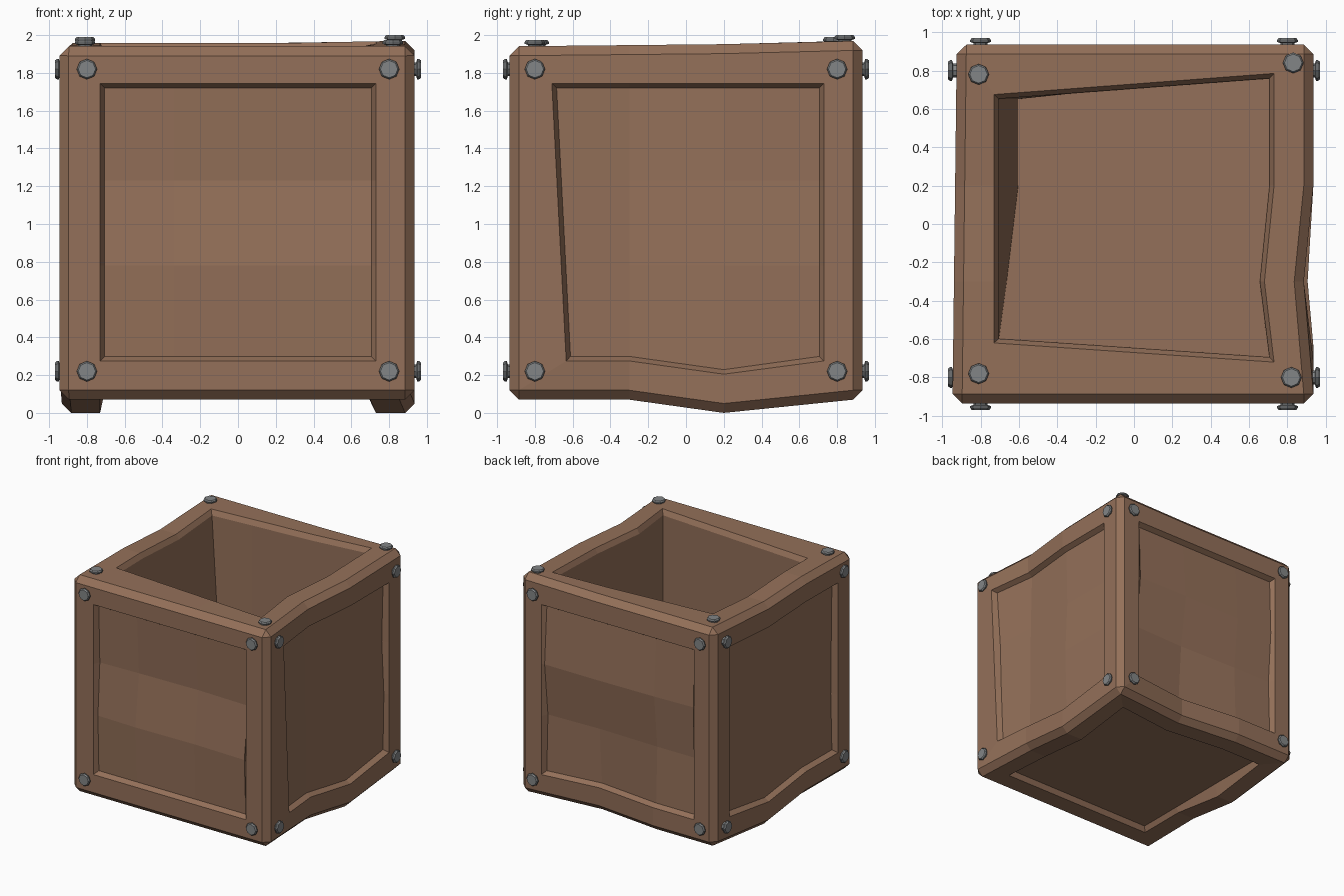
import bpy, bmesh, math, random
from mathutils import Vector, Matrix

if "Cube" in bpy.data.objects:
    bpy.data.objects.remove(bpy.data.objects["Cube"])

random.seed(4)


def material(name, rgb):
    m = bpy.data.materials.new(name)
    m.diffuse_color = (*rgb, 1)
    m.use_nodes = True
    m.node_tree.nodes["Principled BSDF"].inputs["Base Color"].default_value = m.diffuse_color
    return m


wood = material("brown wood", (0.295, 0.162, 0.1))
metal = material("grey metal", (0.225, 0.235, 0.24))


def finish(bm, name, mat):
    bmesh.ops.recalc_face_normals(bm, faces=bm.faces)
    me = bpy.data.meshes.new(name)
    bm.to_mesh(me)
    bm.free()
    me.materials.append(mat)
    ob = bpy.data.objects.new(name, me)
    bpy.context.collection.objects.link(ob)
    return ob


# Crate body: box cut into a 3x3 grid per side, with chamfered edges
W, Z0, Z1 = 0.935, 0.07, 1.95
bm = bmesh.new()
bmesh.ops.create_cube(bm, size=1, matrix=Matrix.Translation((0, 0, (Z0 + Z1) / 2))
                      @ Matrix.Diagonal((2 * W, 2 * W, Z1 - Z0, 1)))
for axis, cuts in enumerate(((-0.34, 0.22), (-0.30, 0.20), (0.78, 1.23))):
    for c in cuts:
        n = Vector((0, 0, 0))
        n[axis] = 1
        bmesh.ops.bisect_plane(bm, geom=bm.verts[:] + bm.edges[:] + bm.faces[:],
                               plane_co=n * c, plane_no=n)
bm.normal_update()
sharp = [e for e in bm.edges if e.calc_face_angle(0) > 1]
bmesh.ops.bevel(bm, geom=sharp, offset=0.05, offset_type='OFFSET', segments=1,
                profile=0.5, affect='EDGES')

# Recessed panel on every side
bm.normal_update()
dirs = [Vector(d) for d in ((1, 0, 0), (-1, 0, 0), (0, 1, 0), (0, -1, 0), (0, 0, 1), (0, 0, -1))]
panels = [[f for f in bm.faces if f.normal.dot(d) > 0.99] for d in dirs]
for faces in panels:
    bmesh.ops.inset_region(bm, faces=faces, thickness=0.155, depth=0,
                           use_even_offset=True, use_boundary=True)
    bm.normal_update()
    bmesh.ops.inset_region(bm, faces=faces, thickness=0.024, depth=0,
                           use_even_offset=True, use_boundary=True)
    n = faces[0].normal.copy()
    for v in {v for f in faces for v in f.verts}:
        v.co -= n * 0.042

# Hand-hewn unevenness of the frame
for v in bm.verts:
    x, y, z = v.co
    if abs(y - 0.2) < 0.06 and abs(x) > 0.715 and z < 0.36:     # sagging side beams
        v.co.z -= 0.07
    if abs(y + 0.3) < 0.06 and x > 0.6:                          # dent in right side
        v.co.x -= 0.05 if z > 1.7 else 0.03
    if abs(y - 0.2) < 0.06 and x < -0.6 and z > 1.7:             # dip in left top beam
        v.co.z -= 0.03
    if abs(x - 0.22) < 0.06 and y > 0.6 and z < 0.36:            # dent in back bottom beam
        v.co.y -= 0.06
    if x < -0.8:
        v.co.x += 0.012 * y
    if z > 1.85:
        v.co.z += 0.010 * y + (0.010 if x > 0.6 and y > 0.6 else 0)
        if abs(x) < 0.8 and abs(y) < 0.8:                        # skewed opening
            if y > 0.6:
                v.co.y += 0.055 * x / 0.73
            elif y < -0.6:
                v.co.y += 0.06 - 0.05 * x / 0.73
    if x > 0.8 and -0.8 < y < -0.6 and 0.2 < z < 1.8:            # skewed right panel
        v.co.y += 0.02 + 0.075 * (1.74 - z) / 1.45

# Warped panel surfaces
for d, faces in zip(dirs, panels):
    for v in {v for f in faces for v in f.verts}:
        if d.z == 0 and 0.7 < v.co.z < 1.3:
            wave = 0.024 if v.co.z < 1 else -0.024
            v.co += d * (wave * -d.y + random.uniform(-0.014, 0.014))

# Open top: sink the top panel down to the floor
top = panels[4]
bm.normal_update()
bmesh.ops.inset_region(bm, faces=top, thickness=0.002, depth=0,
                       use_even_offset=True, use_boundary=True)
for v in {v for f in top for v in f.verts}:
    v.co.z = 0.25
    if v.co.x < -0.6 and v.co.y > -0.5:
        v.co.x += 0.1 if v.co.y > 0.1 else 0.04
finish(bm, "crate_body", wood)

# Bolts: low-poly turned heads
PROFILE = ((0.036, -0.015), (0.036, 0.008), (0.054, 0.014), (0.054, 0.024), (0.046, 0.034))


def bolt(name, loc, normal):
    rot = Vector(normal).to_track_quat('Z', 'Y').to_matrix()
    b = bmesh.new()
    rings = []
    for r, h in PROFILE:
        rings.append([b.verts.new(Vector(loc) + rot @ Vector(
            (r * math.cos(math.tau * i / 8), r * math.sin(math.tau * i / 8), h)))
            for i in range(8)])
    for lo, hi in zip(rings, rings[1:]):
        for i in range(8):
            j = (i + 1) % 8
            b.faces.new((lo[i], lo[j], hi[j], hi[i]))
    b.faces.new(rings[-1])
    b.faces.new(rings[0][::-1])
    finish(b, name, metal)


for side, d in zip(("right", "left", "back", "front"), dirs):
    across = Vector((-d.y, d.x, 0))
    for s in (-0.80, 0.80):
        for z in (0.22, 1.82):
            p = d * W + across * s
            bolt(f"{side}_bolt", (p.x, p.y, z), d)
for x, y, z in ((-0.81, 0.78, 1.955), (0.83, 0.84, 1.966), (-0.81, -0.78, 1.94), (0.82, -0.80, 1.94)):
    bolt("top_bolt", (x, y, z), (0, 0, 1))
